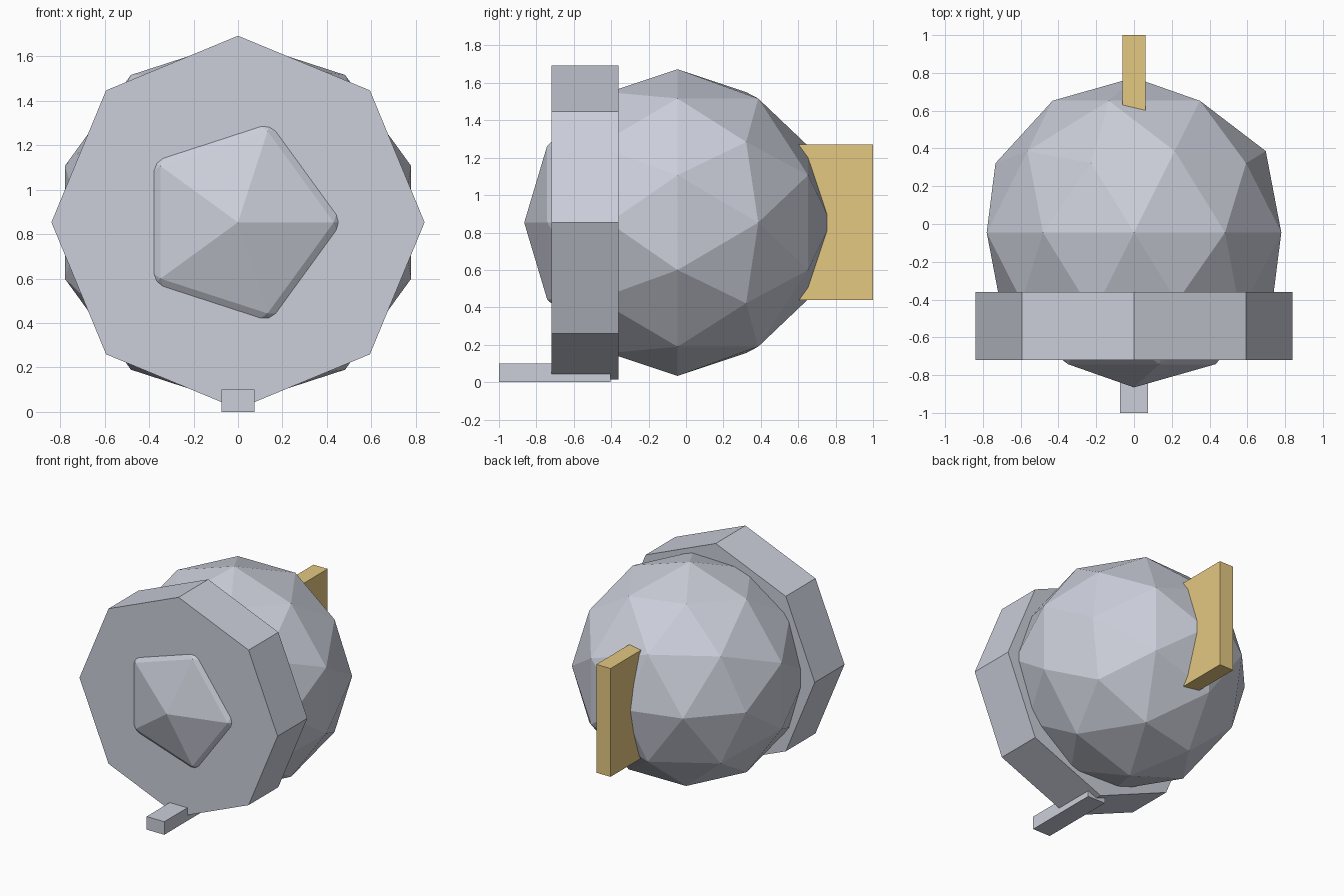
import bpy
from math import radians

cube = bpy.data.objects.get("Cube")
if cube:
    bpy.data.objects.remove(cube, do_unlink=True)


def make_material(name, color):
    mat = bpy.data.materials.new(name)
    mat.use_nodes = True
    mat.diffuse_color = color
    mat.node_tree.nodes["Principled BSDF"].inputs["Base Color"].default_value = color
    return mat


def finish(name, mat):
    obj = bpy.context.object
    obj.name = name
    obj.data.materials.append(mat)
    bpy.ops.object.transform_apply(location=False, rotation=True, scale=True)
    return obj


def box(name, mat, low, high):
    center = [(a + b) / 2 for a, b in zip(low, high)]
    bpy.ops.mesh.primitive_cube_add(size=1, location=center)
    bpy.context.object.scale = [b - a for a, b in zip(low, high)]
    return finish(name, mat)


steel = make_material("pale steel", (0.60, 0.62, 0.70, 1))
gold = make_material("dull gold", (0.78, 0.58, 0.22, 1))

CENTER_Z = 0.853
FACE_FORWARD = (radians(90), 0, 0)

# Faceted body, one pole pointing forward through the collar
bpy.ops.mesh.primitive_ico_sphere_add(
    subdivisions=2, radius=0.82, location=(0, -0.045, CENTER_Z), rotation=FACE_FORWARD)
finish("body", steel)

# Eight-sided collar with a corner at the top
bpy.ops.mesh.primitive_cylinder_add(
    vertices=8, radius=0.84, depth=0.36, location=(0, -0.54, CENTER_Z), rotation=FACE_FORWARD)
finish("collar", steel)

# Upright fin at the back and small tab under the collar
box("back_fin", gold, (-0.06, 0.6, 0.44), (0.06, 1.0, 1.27))
box("front_tab", steel, (-0.075, -1.0, 0.0), (0.075, -0.405, 0.1))
